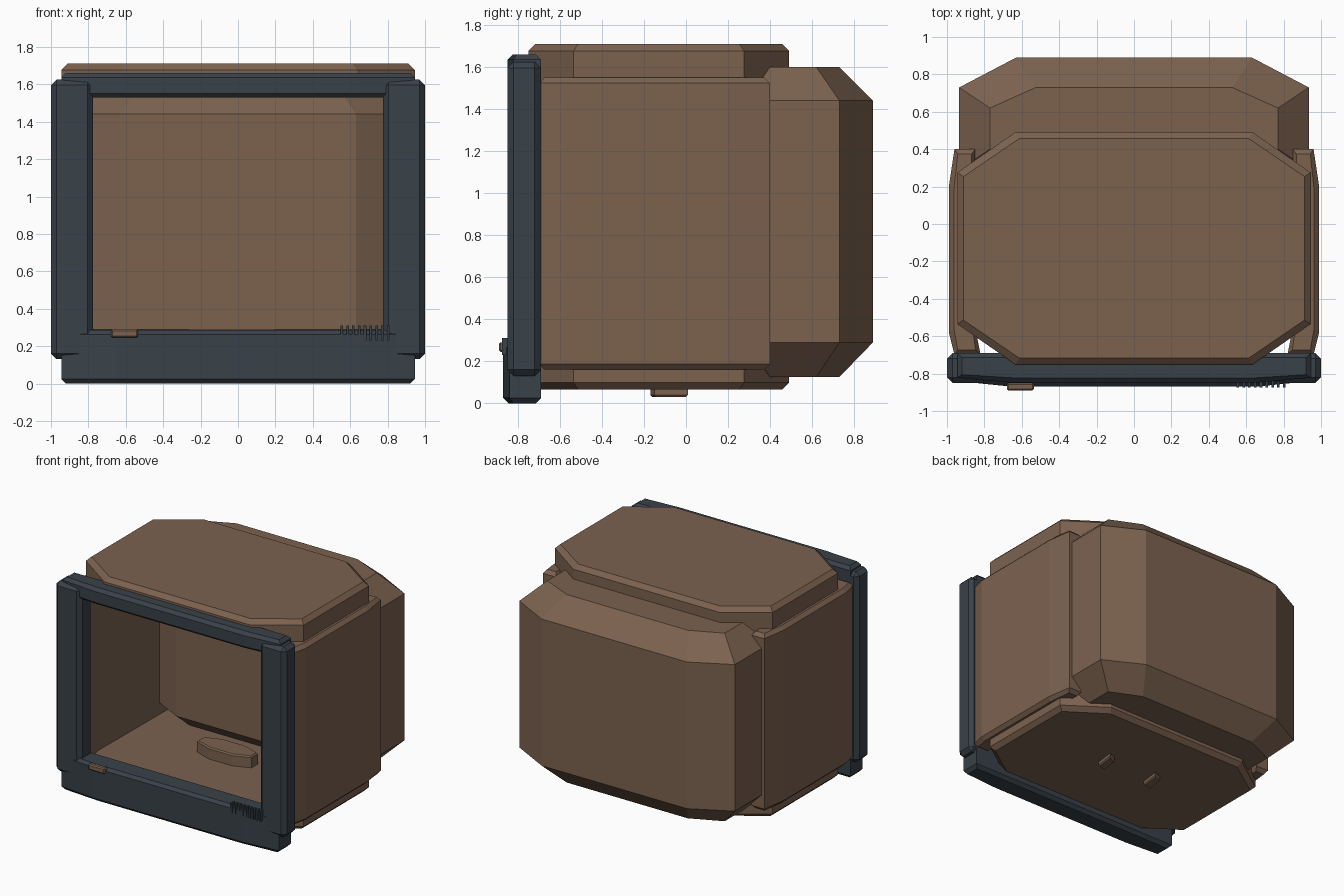
import bpy, bmesh

if "Cube" in bpy.data.objects:
    bpy.data.objects.remove(bpy.data.objects["Cube"])


def material(name, rgb):
    m = bpy.data.materials.new(name)
    m.diffuse_color = (*rgb, 1)
    m.use_nodes = True
    m.node_tree.nodes["Principled BSDF"].inputs["Base Color"].default_value = m.diffuse_color
    return m


BROWN = material("brown_casing", (0.20, 0.122, 0.078))
SLATE = material("dark_slate", (0.040, 0.053, 0.066))


def finish(name, bm, mat):
    bmesh.ops.recalc_face_normals(bm, faces=bm.faces)
    me = bpy.data.meshes.new(name)
    bm.to_mesh(me)
    bm.free()
    me.materials.append(mat)
    ob = bpy.data.objects.new(name, me)
    bpy.context.collection.objects.link(ob)
    return ob


def inset(pts, d):
    """Shrink an outline by d on every side."""
    xs, ys = [p[0] for p in pts], [p[1] for p in pts]
    cx, cy = (min(xs) + max(xs)) / 2, (min(ys) + max(ys)) / 2
    fx, fy = 1 - 2 * d / (max(xs) - min(xs)), 1 - 2 * d / (max(ys) - min(ys))
    return [(cx + (x - cx) * fx, cy + (y - cy) * fy) for x, y in pts]


def loft(name, slices, mat):
    """Solid through outlines stacked in z: [(z, outline), ...]."""
    bm = bmesh.new()
    rings = [[bm.verts.new((x, y, z)) for x, y in pts] for z, pts in slices]
    bm.faces.new(rings[0])
    bm.faces.new(rings[-1])
    for a, b in zip(rings, rings[1:]):
        for i in range(len(a)):
            j = (i + 1) % len(a)
            bm.faces.new((a[i], a[j], b[j], b[i]))
    return finish(name, bm, mat)


def slab(name, pts, z0, z1, lo, hi, mat):
    """Prism with chamfered bottom (lo) and top (hi) edges."""
    s = [(z0, inset(pts, lo))]
    if lo:
        s.append((z0 + lo, pts))
    if hi:
        s.append((z1 - hi, pts))
    s.append((z1, inset(pts, hi)))
    return loft(name, s, mat)


def box(name, x, y, z, mat, bevel=0.0):
    bm = bmesh.new()
    bmesh.ops.create_cube(bm, size=1)
    for v in bm.verts:
        v.co = [(r[0] + r[1]) / 2 + c * (r[1] - r[0]) for r, c in zip((x, y, z), v.co)]
    if bevel:
        bmesh.ops.bevel(bm, geom=bm.edges[:], offset=bevel, segments=1, affect='EDGES')
    return finish(name, bm, mat)


def octagon(xi, xo, yc, yi, yo):
    """Clipped rectangle: end corners at (xi, yo), side corners at (xo, yi)."""
    return [(-xi, yc - yo), (xi, yc - yo), (xo, yc - yi), (xo, yc + yi),
            (xi, yc + yo), (-xi, yc + yo), (-xo, yc + yi), (-xo, yc - yi)]


# top and bottom casing panels
panel = octagon(0.635, 0.945, -0.13, 0.405, 0.62)
slab("top_panel", panel, 1.53, 1.71, 0, 0.033, BROWN)
slab("bottom_panel", panel, 0.065, 0.20, 0.033, 0, BROWN)

# rear housing, chamfered all round
wide = octagon(0.63, 0.935, 0.51, 0.22, 0.38)
narrow = octagon(0.525, 0.77, 0.51, 0.11, 0.22)
loft("rear_housing", [(0.125, narrow), (0.29, wide), (1.44, wide), (1.6, narrow)], BROWN)

# side panels and front posts
for s, side in ((-1, "left"), (1, "right")):
    outline = [(s * x, y) for x, y in ((0.82, -0.70), (0.96, -0.70), (0.99, -0.58),
                                       (0.99, 0.20), (0.96, 0.40), (0.85, 0.40), (0.86, -0.50))]
    slab(side + "_side_panel", outline, 0.16, 1.55, 0.027, 0.027, BROWN)
    box(side + "_post", sorted((s * 0.775, s * 1.0)), (-0.85, -0.69), (0.13, 1.625), SLATE, 0.03)

# top and bottom bars of the front frame, slightly bowed forward
bar = [(-0.945, -0.69), (-0.945, -0.84), (-0.65, -0.87), (0.65, -0.87),
       (0.945, -0.84), (0.945, -0.69)]
slab("bottom_bar", bar, 0.0, 0.285, 0.025, 0.022, SLATE)
slab("top_bar", [(x, -0.69 + (y + 0.69) * 0.88) for x, y in bar], 1.53, 1.66, 0.02, 0.025, SLATE)

# front button and vent ribs
box("power_button", (-0.68, -0.535), (-0.89, -0.85), (0.245, 0.29), BROWN, 0.008)
for i in range(9):
    x = 0.548 + i * 0.031
    box("vent_rib_%d" % (i + 1), (x, x + 0.014), (-0.875, -0.84), (0.23, 0.31), SLATE)

# inner floor plate with two small feet under the casing
slab("inner_plate", octagon(0.10, 0.235, -0.08, 0.04, 0.09), 0.19, 0.29, 0, 0.01, BROWN).location.x = -0.035
for i, x in enumerate((-0.25, 0.19)):
    slab("foot_%d" % (i + 1), [(x - 0.05, -0.17), (x + 0.03, -0.15), (x + 0.05, 0.01), (x - 0.02, -0.02)],
         0.03, 0.08, 0.01, 0, BROWN)
